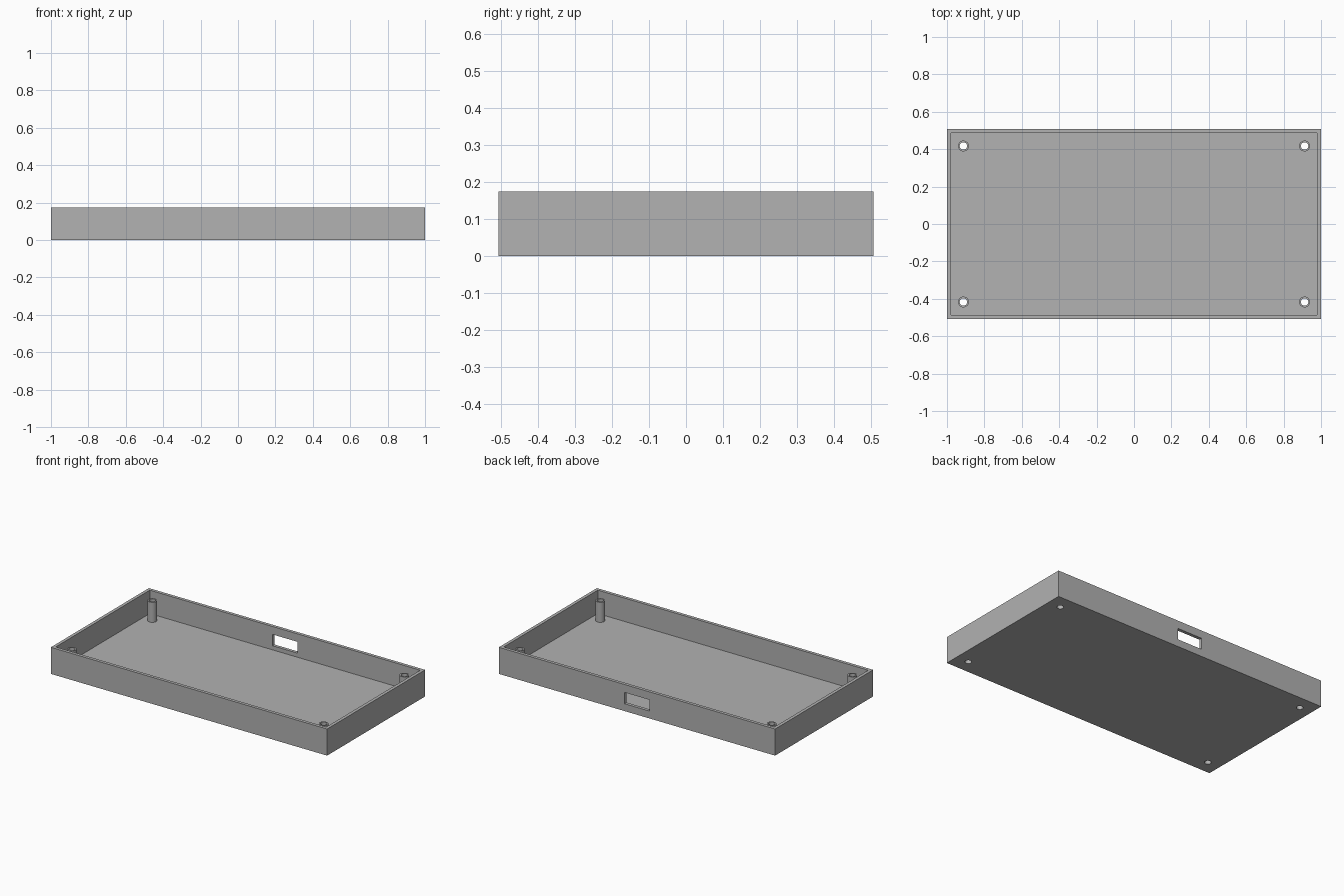
import bpy
import bmesh
from mathutils import Matrix, Vector

cube = bpy.data.objects.get("Cube")
if cube:
    bpy.data.objects.remove(cube, do_unlink=True)

LENGTH, DEPTH, HEIGHT = 2.0, 1.014, 0.174
WALL = 0.021
POST_X, POST_Y, POST_TOP = 0.912, 0.417, 0.152
POST_R, HOLE_R = 0.029, 0.02

grey = bpy.data.materials.new("plain grey")
grey.use_nodes = True
colour = (0.445, 0.445, 0.445, 1)
grey.diffuse_color = colour
grey.node_tree.nodes["Principled BSDF"].inputs["Base Color"].default_value = colour


def finish(name, bm):
    mesh = bpy.data.meshes.new(name)
    bm.to_mesh(mesh)
    bm.free()
    mesh.materials.append(grey)
    obj = bpy.data.objects.new(name, mesh)
    bpy.context.collection.objects.link(obj)
    return obj


def box(name, low, high):
    low, high = Vector(low), Vector(high)
    bm = bmesh.new()
    place = Matrix.Translation((low + high) / 2) @ Matrix.Diagonal((*(high - low), 1))
    bmesh.ops.create_cube(bm, size=1, matrix=place)
    return finish(name, bm)


def cylinder(name, x, y, low, high, radius):
    bm = bmesh.new()
    bmesh.ops.create_cone(bm, cap_ends=True, segments=32, radius1=radius, radius2=radius,
                          depth=high - low, matrix=Matrix.Translation((x, y, (low + high) / 2)))
    return finish(name, bm)


def activate(obj):
    bpy.ops.object.select_all(action="DESELECT")
    obj.select_set(True)
    bpy.context.view_layer.objects.active = obj


def cut(obj, cutter):
    mod = obj.modifiers.new("cut", "BOOLEAN")
    mod.operation = "DIFFERENCE"
    mod.solver = "EXACT"
    mod.object = cutter
    activate(obj)
    bpy.ops.object.modifier_apply(modifier=mod.name)


# Open tray with a thin floor and walls
hx, hy = LENGTH / 2, DEPTH / 2
tray = box("tray", (-hx, -hy, 0), (hx, hy, HEIGHT))
cavity = box("cavity_cutter", (WALL - hx, WALL - hy, WALL), (hx - WALL, hy - WALL, HEIGHT + 0.1))

# Port opening in the back wall
port = box("port_cutter", (-0.09, hy - 0.06, 0.048), (0.09, hy + 0.06, 0.122))
cutters = [cavity, port]
for cutter in cutters:
    cut(tray, cutter)

# Hollow corner posts whose holes run through the floor
parts = [tray]
for side, sx in (("left", 1), ("right", -1)):
    for end, sy in (("front", -1), ("back", 1)):
        x, y = sx * POST_X, sy * POST_Y
        post = cylinder(f"{end}_{side}_post", x, y, WALL, POST_TOP, POST_R)
        hole = cylinder("hole_cutter", x, y, -0.1, HEIGHT + 0.1, HOLE_R)
        cut(post, hole)
        cut(tray, hole)
        cutters.append(hole)
        parts.append(post)

for cutter in cutters:
    bpy.data.objects.remove(cutter, do_unlink=True)

for part in parts:
    activate(part)
    bpy.ops.object.shade_smooth_by_angle()
